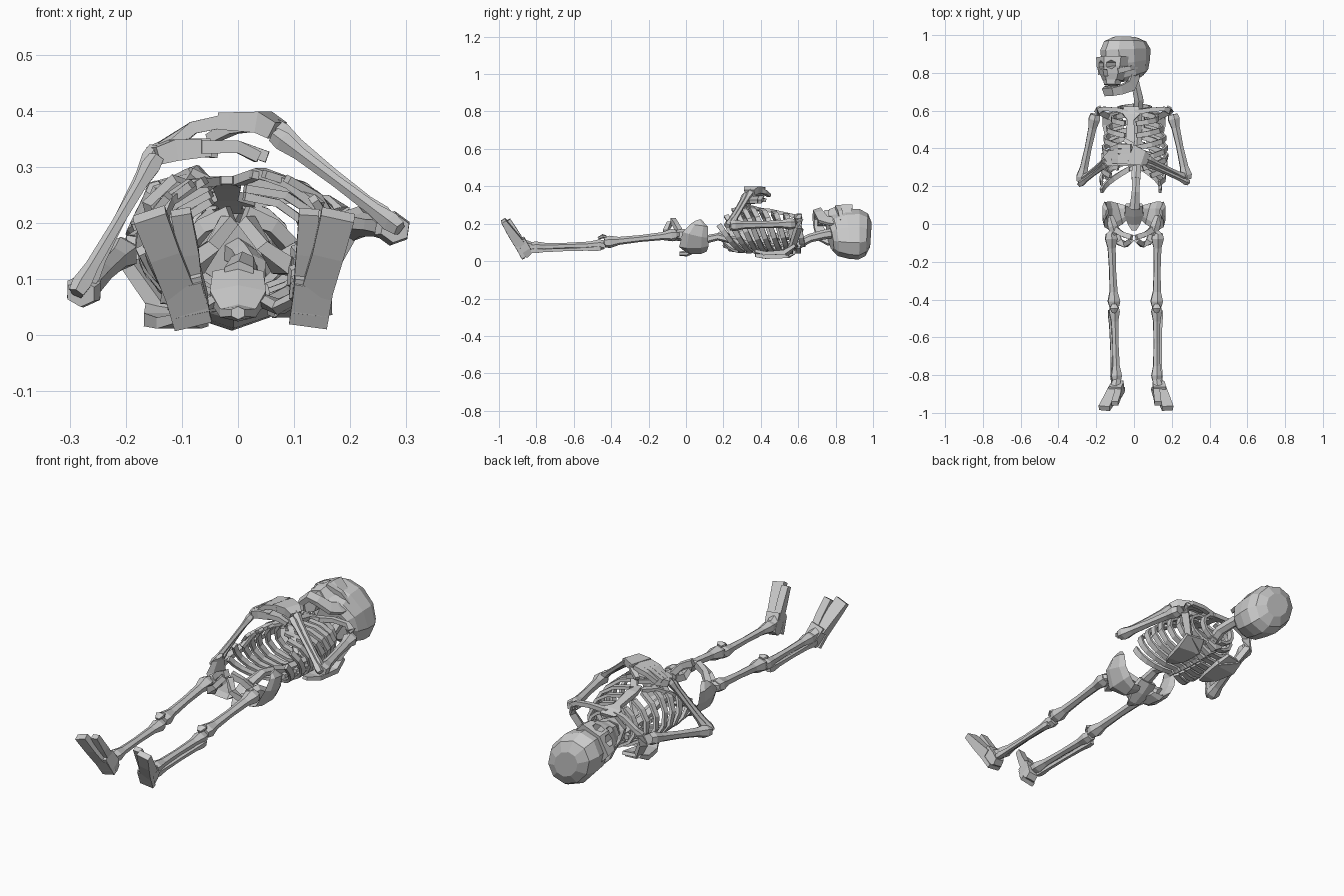
import bpy, bmesh, math
from mathutils import Vector, Matrix


def loft(name, rows, n=4, ref=(0, 0, 1), M=None):
    """Low-poly bone: rings (x, y, z, half width, half depth) swept along a path."""
    ref = Vector(ref)
    pts = [Vector(r[:3]) for r in rows]
    bm = bmesh.new()
    rings = []
    k = 1 / math.cos(math.pi / n)
    for i, r in enumerate(rows):
        t = (pts[min(i + 1, len(pts) - 1)] - pts[max(i - 1, 0)]).normalized()
        a = t.cross(ref).normalized()
        b = a.cross(t)
        ring = []
        for j in range(n):
            w = (j + .5) * math.tau / n
            ring.append(bm.verts.new(pts[i] + a * r[3] * k * math.cos(w) + b * r[4] * k * math.sin(w)))
        rings.append(ring)
    for p, q in zip(rings, rings[1:]):
        for j in range(n):
            bm.faces.new((p[j], p[(j + 1) % n], q[(j + 1) % n], q[j]))
    bm.faces.new(rings[0])
    bm.faces.new(rings[-1])
    bmesh.ops.recalc_face_normals(bm, faces=bm.faces)
    me = bpy.data.meshes.new(name)
    bm.to_mesh(me)
    bm.free()
    ob = bpy.data.objects.new(name, me)
    if M:
        ob.matrix_world = M
    bpy.context.collection.objects.link(ob)
    return ob


def flip(rows, s):
    return [(r[0] * s, *r[1:]) for r in rows]


def long_bone(name, p, q, r, end=1.8, n=6):
    """Shaft with flared ends."""
    p, q = Vector(p), Vector(q)
    rows = []
    for f, k in ((0, end * .8), (.07, end), (.2, 1.05), (.5, .9), (.8, 1.05), (.93, end), (1, end * .8)):
        rows.append((*p.lerp(q, f), r * k, r * k * .9))
    return loft(name, rows, n, (0.1, 0.2, 1))


# --- skull, turned to one side (local axes: x = side, y = face direction, z = crown)
u = Vector((-.06, .99, 0)).normalized()
f = Vector((-.68, 0, .73))
f = (f - u * f.dot(u)).normalized()
r = f.cross(u)
H = Matrix((r, f, u)).transposed().to_4x4()
H.translation = (-.053, .868, .155)
Y = (0, 1, 0)
cranium = loft("cranium", [(0, -.03, -.1, .065, .085), (0, -.025, -.075, .092, .115), (0, -.015, -.01, .103, .142),
                           (0, -.015, .055, .108, .145), (0, -.018, .098, .092, .12), (0, -.02, .12, .052, .07)], 10, Y, H)
face = loft("face", [(0, .085, .02, .09, .058), (0, .09, -.03, .084, .06), (0, .09, -.07, .065, .058),
                     (0, .095, -.105, .05, .045)], 6, Y, H)
holes = [loft("eye_cutter", flip([(.034, .075, -.018, .017, .014), (.039, .2, -.02, .03, .026)], s), 6, (0, 0, 1), H)
         for s in (1, -1)]
holes.append(loft("nose_cutter", [(0, .1, -.062, .009, .014), (0, .2, -.062, .019, .022)], 4, (0, 0, 1), H))
for h in holes:
    h.hide_render = True
    h.hide_viewport = True
    for target in (cranium, face):
        m = target.modifiers.new("hole", 'BOOLEAN')
        m.operation = 'DIFFERENCE'
        m.solver = 'EXACT'
        m.object = h
loft("upper_teeth", [(0, .1, -.1, .044, .04), (0, .103, -.127, .04, .036)], 6, Y, H)
loft("lower_teeth", [(0, .1, -.132, .038, .036), (0, .1, -.16, .038, .034)], 6, Y, H)
side = [(.078, .0, -.05, .008, .024), (.076, .01, -.1, .008, .028), (.068, .03, -.138, .009, .03),
        (.05, .09, -.156, .011, .024), (.028, .128, -.16, .014, .022)]
loft("jaw", side + flip(side[::-1], -1), 4, (0, .4, 1), H)
for s in (1, -1):
    loft("cheekbone", flip([(.09, .0, -.04, .008, .01), (.09, .06, -.045, .01, .012), (.06, .122, -.055, .015, .015)], s), 4, (0, 0, 1), H)

# --- spine
loft("neck", [(-.005, .79, .15, .024, .024), (.01, .73, .14, .022, .022), (.025, .66, .122, .024, .02),
              (.022, .6, .09, .026, .022)], 6)
loft("upper_spine", [(.022, .62, .095, .022, .02), (.018, .48, .07, .024, .022), (.014, .32, .085, .024, .022),
                     (.01, .24, .115, .024, .02)], 6)
loft("lower_spine", [(.012, .26, .11, .022, .018), (.008, .17, .13, .02, .017), (.002, .08, .11, .026, .02)], 6)
for i in range(8):
    y = .6 - i * .044
    z = .06 + .0008 * (i - 3) ** 2
    loft("vertebra", [(-.025, y, z + .01, .01, .008), (.015, y, z, .015, .026), (.055, y, z + .01, .01, .008)], 4)

# --- rib cage, rolled slightly
for s in (1, -1):
    for i in range(9):
        k = i / 8
        W = (.085, .12, .145, .16, .168, .172, .172, .168, .155)[i]
        Hh = .075 + .045 * min(1, i / 4)
        end = (72, 76, 78, 78, 76, 68, 52, 25, 0)[i]
        rows = []
        for j in range(7):
            d = j / 6
            a = math.radians(-85 + (end + 85) * d)
            x = s * W * math.cos(a)
            z = .158 + .015 * k + Hh * math.sin(a)
            rows.append((.012 + x - (.03 * d * d), .625 - .04 * i - (.03 + .1 * min(1, k * 1.9)) * d,
                         z + .14 * x, .007, .0135))
        loft("rib", rows, 4, Y)
    # cartilage arch below the breastbone
    loft("rib_arch", [(-.02 + s * .02, .4, .275, .014, .008), (-.02 + s * .06, .345, .28 + s * .01, .013, .008),
                      (-.015 + s * .11, .29, .255 + s * .015, .012, .008), (.0 + s * .145, .24, .21 + s * .02, .01, .008)], 4)
loft("breastbone", [(-.015, .62, .225, .04, .009), (-.015, .58, .24, .045, .01), (-.018, .55, .248, .018, .009),
                    (-.02, .44, .272, .025, .01), (-.02, .38, .277, .01, .007)], 4)

# --- shoulders and arms (values differ because the torso leans)
arms = {"right": (-1, (-.205, .58, .15), (-.28, .225, .075), (-.145, .33, .325)),
        "left": (1, (.205, .58, .2), (.28, .235, .19), (.065, .335, .365))}
for tag, (s, sh, el, wr) in arms.items():
    lift = sh[2] - .15
    loft(tag + "_collarbone", [(s * .02 - .015, .59, .235, .014, .01), (s * .09, .605, .23 + lift * .3, .011, .01),
                               (s * .16, .61, .19 + lift, .011, .01), (s * .185, .6, .17 + lift, .016, .011)], 4)
    loft(tag + "_shoulder_blade", [(s * .1, .37, .03 + lift * .5, .012, .008), (s * .105, .43, .022 + lift * .4, .04, .01),
                                   (s * .11, .53, .028 + lift * .4, .058, .012), (s * .12, .59, .055 + lift * .6, .045, .008)], 4)
    loft(tag + "_shoulder_spine", [(s * .06, .54, .025 + lift * .3, .01, .01), (s * .14, .57, .05 + lift * .7, .014, .014),
                                   (s * .19, .6, .13 + lift, .018, .014), (s * .18, .605, .175 + lift, .02, .012)], 4)
    long_bone(tag + "_upper_arm", sh, el, .02, 1.5)
    e, w = Vector(el), Vector(wr)
    long_bone(tag + "_ulna", e + Vector((s * .008, -.015, 0)), w + Vector((0, -.014, -.008)), .011, 1.5, 5)
    long_bone(tag + "_radius", e + Vector((-s * .008, .012, .012)), w + Vector((0, .014, .008)), .011, 1.5, 5)

# --- hands folded over the chest
loft("left_palm", [(.07, .34, .365, .028, .016), (.045, .35, .38, .04, .019), (-.02, .37, .382, .054, .015)], 4)
loft("right_palm", [(-.15, .335, .32, .028, .016), (-.12, .345, .33, .04, .019), (-.06, .36, .335, .05, .016)], 4)
for j in range(4):
    d = (j - 1.5) * .027
    loft("left_finger", [(-.015, .37 + d, .384, .014, .012), (-.08, .372 + d, .37, .013, .011),
                         (-.145 + abs(d) * .6, .365 + d * .8, .335, .011, .01)], 4)
    loft("right_finger", [(-.065, .36 + d, .336, .014, .012), (.0, .362 + d, .336, .013, .011),
                          (.06 - abs(d) * .6, .36 + d * .8, .318, .011, .01)], 4)
loft("left_thumb", [(.03, .375, .376, .014, .012), (-.01, .42, .37, .013, .011), (-.05, .445, .35, .01, .009)], 4)
loft("right_thumb", [(-.12, .36, .33, .014, .012), (-.08, .4, .33, .012, .01), (-.04, .42, .325, .01, .009)], 4)

# --- pelvis
loft("sacrum", [(0, .1, .105, .045, .02), (0, .05, .07, .05, .02), (0, .0, .04, .032, .014),
                (0, -.035, .04, .012, .01)], 6)
for s in (1, -1):
    loft("hip_blade", flip([(.035, .065, .065, .012, .03), (.075, .055, .05, .012, .05), (.122, .042, .078, .012, .068),
                            (.152, .05, .14, .012, .06), (.156, .07, .19, .011, .042), (.142, .06, .215, .008, .02)], s), 6, Y)
    loft("hip_socket", flip([(.125, .03, .11, .02, .03), (.11, -.02, .14, .026, .03), (.1, -.06, .14, .022, .022)], s), 6)
    loft("pubic_arm", flip([(.1, -.03, .15, .016, .013), (.06, -.055, .195, .013, .013), (.012, -.07, .215, .014, .016)], s), 4)
    loft("seat_bone", flip([(.1, -.04, .125, .016, .018), (.078, -.095, .125, .018, .016), (.045, -.11, .16, .013, .012),
                            (.015, -.085, .205, .013, .012)], s), 4)

# --- legs and feet
for s, hip, knee, ank, o in ((1, .125, .12, .12, .045), (-1, .122, .105, .092, 0)):
    tag = "left" if s > 0 else "right"
    long_bone(tag + "_thigh", (s * hip, -.05, .142), (s * knee, -.435, .1), .0195, 1.65)
    loft(tag + "_hip_ball", flip([(.085, -.015, .14, .018, .018), (.105, -.035, .142, .02, .02), (hip + .01, -.065, .142, .018, .018)], s), 6)
    loft(tag + "_kneecap", flip([(knee, -.425, .13, .012, .006), (knee, -.445, .133, .022, .01), (knee, -.47, .122, .01, .006)], s), 6)
    long_bone(tag + "_shin", (s * knee, -.437, .088), (s * ank, -.83, .076), .0175, 1.6)
    long_bone(tag + "_fibula", (s * (knee + .02), -.455, .068), (s * (ank + .018), -.835, .055), .009, 1.5, 4)
    B = (0, 1, .3)
    t = o * .45            # sideways offset of this foot's toes
    loft(tag + "_heel", flip([(.08 + o, -.838, .032, .024, .015), (.084 + o, -.862, .055, .032, .034),
                              (.1 + o * .8, -.89, .11, .034, .03)], s), 4, B)
    loft(tag + "_ankle", flip([(ank, -.825, .078, .02, .02), (ank + .005, -.86, .085, .026, .025)], s), 6)
    loft(tag + "_outer_toes", flip([(.105 + o * .8, -.885, .085, .028, .028), (.132 + o * .65, -.932, .15, .028, .022),
                                    (.158 + t, -.976, .215, .03, .014)], s), 4, B)
    loft(tag + "_heel_sole", flip([(.08 + o, -.87, .02, .034, .01), (.1 + o * .8, -.908, .09, .035, .01)], s), 4, B)
    loft(tag + "_inner_toe", flip([(.08 + o * .8, -.872, .085, .017, .02), (.088 + o * .75, -.91, .15, .018, .017),
                                   (.102 + o * .55, -.95, .22, .018, .012)], s), 4, B)
